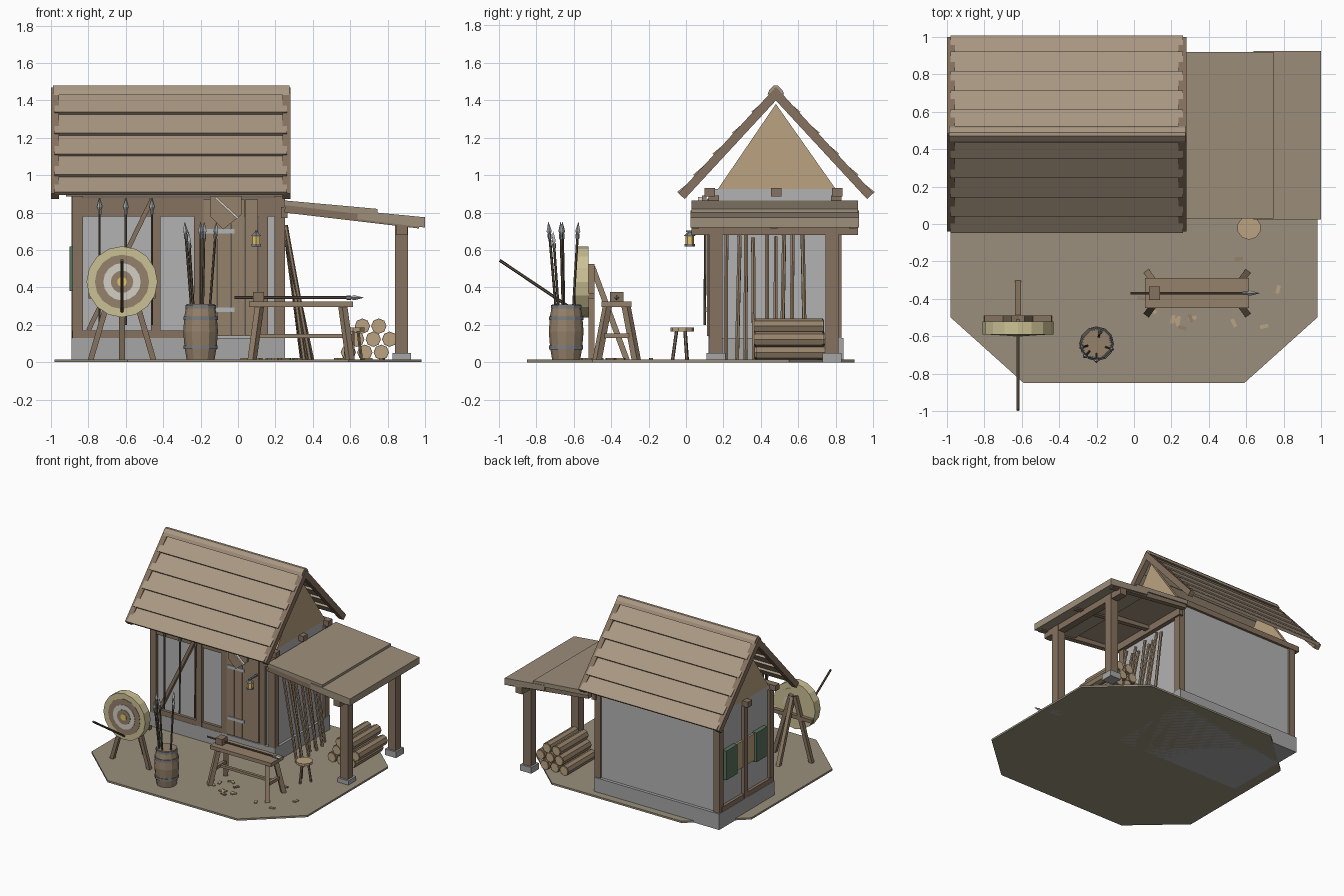
import bpy, bmesh, math, random
from mathutils import Vector, Matrix

if "Cube" in bpy.data.objects:
    bpy.data.objects.remove(bpy.data.objects["Cube"])

random.seed(4)


def mat(name, r, g, b):
    m = bpy.data.materials.new(name)
    m.diffuse_color = (r, g, b, 1)
    m.use_nodes = True
    m.node_tree.nodes["Principled BSDF"].inputs["Base Color"].default_value = m.diffuse_color
    return m


TIMBER = mat("timber", 0.24, 0.17, 0.115)
PLANK = mat("plank", 0.30, 0.22, 0.145)
SHINGLE = mat("shingle", 0.40, 0.31, 0.225)
LEAN = mat("lean_roof", 0.34, 0.275, 0.20)
PALE = mat("pale_wood", 0.50, 0.37, 0.22)
EARTH = mat("earth", 0.32, 0.275, 0.20)
DARK = mat("dark_wood", 0.12, 0.09, 0.06)
STRAW = mat("straw", 0.60, 0.53, 0.30)
WHITE = mat("white_paint", 0.65, 0.62, 0.56)
GOLD = mat("lantern_glow", 0.75, 0.55, 0.15)
GREEN = mat("green_paint", 0.10, 0.17, 0.11)
PLASTER = mat("plaster", 0.45, 0.45, 0.45)
STONE = mat("stone", 0.38, 0.38, 0.38)
IRON = mat("iron", 0.20, 0.21, 0.22)
STEEL = mat("steel", 0.45, 0.47, 0.48)


def finish(name, bm, m):
    bmesh.ops.recalc_face_normals(bm, faces=bm.faces)
    me = bpy.data.meshes.new(name)
    bm.to_mesh(me)
    bm.free()
    me.materials.append(m)
    o = bpy.data.objects.new(name, me)
    bpy.context.collection.objects.link(o)
    return o


def box(name, x, y, z, m, rot=0):
    bm = bmesh.new()
    c = Vector((sum(x) / 2, sum(y) / 2, sum(z) / 2))
    s = Matrix.Diagonal((x[1] - x[0], y[1] - y[0], z[1] - z[0], 1))
    bmesh.ops.create_cube(bm, size=1, matrix=Matrix.Translation(c) @ Matrix.Rotation(rot, 4, 'Z') @ s)
    return finish(name, bm, m)


def along(a, b):
    a, b = Vector(a), Vector(b)
    return Matrix.Translation((a + b) / 2) @ (b - a).to_track_quat('Z', 'Y').to_matrix().to_4x4(), (b - a).length


def beam(name, a, b, w, d, m):
    bm = bmesh.new()
    M, l = along(a, b)
    bmesh.ops.create_cube(bm, size=1, matrix=M @ Matrix.Diagonal((w, d, l, 1)))
    return finish(name, bm, m)


def rod(name, a, b, r, m, sides=8, r2=None):
    bm = bmesh.new()
    M, l = along(a, b)
    bmesh.ops.create_cone(bm, cap_ends=True, segments=sides, radius1=r, radius2=r if r2 is None else r2, depth=l, matrix=M)
    return finish(name, bm, m)


def prism(name, pts, axis, a, b, m):
    # extrude a 2D profile: axis x uses (y,z), y uses (x,z), z uses (x,y)
    put = {'x': lambda p, t: (t, p[0], p[1]), 'y': lambda p, t: (p[0], t, p[1]), 'z': lambda p, t: (p[0], p[1], t)}[axis]
    bm = bmesh.new()
    f = bm.faces.new([bm.verts.new(put(p, a)) for p in pts])
    g = bmesh.ops.extrude_face_region(bm, geom=[f])
    d = Vector(put((0, 0), b - a))
    bmesh.ops.translate(bm, vec=d, verts=[v for v in g['geom'] if isinstance(v, bmesh.types.BMVert)])
    return finish(name, bm, m)


def spear(name, a, b, r=0.007):
    a, b = Vector(a), Vector(b)
    u = (b - a).normalized()
    rod(name + "_shaft", a, b - u * 0.07, r, DARK, 6)
    rod(name + "_collar", b - u * 0.09, b - u * 0.065, r * 1.5, IRON, 6)
    rod(name + "_head_base", b - u * 0.07, b - u * 0.05, 0.005, STEEL, 4, 0.014)
    rod(name + "_head_tip", b - u * 0.05, b, 0.014, STEEL, 4, 0.001)


# ground plate
prism("ground", [(-0.98, -0.5), (-0.59, -0.85), (0.59, -0.85), (0.98, -0.5), (0.98, 0.55), (0.59, 0.9), (-0.59, 0.9), (-0.98, 0.55)], 'z', 0, 0.015, EARTH)

# house body
box("foundation", (-0.89, 0.25), (0.12, 0.84), (0, 0.13), STONE)
box("plaster_walls", (-0.865, 0.23), (0.145, 0.815), (0.13, 0.925), PLASTER)
for i, x in enumerate((-0.885, 0.195)):
    for j, y in enumerate((0.12, 0.775)):
        box(f"corner_post_{i}{j}", (x, x + 0.055), (y, y + 0.055), (0.13, 0.89), TIMBER)
for i, x in enumerate((-0.465, -0.235, 0.11)):
    box(f"front_stud_{i}", (x, x + 0.05), (0.12, 0.15), (0.13, 0.88), TIMBER)
box("front_sill", (-0.84, -0.19), (0.123, 0.15), (0.13, 0.17), TIMBER)
box("front_top_rail", (-0.84, 0.2), (0.125, 0.15), (0.78, 0.88), TIMBER)
beam("front_brace", (-0.80, 0.135, 0.17), (-0.46, 0.135, 0.87), 0.04, 0.025, TIMBER)
for i, y in enumerate((0.10, 0.455, 0.78)):
    box(f"wall_plate_{i}", (-0.92, 0.275), (y, y + 0.055), (0.885, 0.93), TIMBER)
for i, x in enumerate((-0.87, 0.205)):
    prism(f"gable_{i}", [(0.17, 0.925), (0.80, 0.925), (0.48, 1.38)], 'x', x, x + 0.03, PALE)

# door with hinges and wall plaque
for i in range(4):
    x = -0.185 + i * 0.074
    box(f"door_plank_{i}", (x, x + 0.071), (0.112, 0.145), (0.14, 0.87), PLANK)
for z in (0.28, 0.70):
    box("door_hinge", (-0.17, -0.02), (0.104, 0.114), (z - 0.012, z + 0.012), STEEL)
prism("plaque", [(-0.15, 0.89), (0.02, 0.89), (0.02, 0.79), (-0.08, 0.71), (-0.15, 0.78)], 'y', 0.085, 0.11, PLANK)
beam("plaque_blade", (-0.12, 0.08, 0.88), (0.0, 0.08, 0.77), 0.03, 0.012, WHITE)

# left wall window with shutters
box("left_mid_post", (-0.89, -0.86), (0.465, 0.515), (0.13, 0.89), TIMBER)
box("left_sill", (-0.888, -0.86), (0.15, 0.8), (0.13, 0.17), TIMBER)
box("left_window", (-0.88, -0.86), (0.37, 0.62), (0.39, 0.61), PALE)
for i, y in enumerate((0.23, 0.62)):
    box(f"shutter_{i}", (-0.9, -0.865), (y, y + 0.14), (0.38, 0.62), GREEN)

# main roof: stepped courses and bargeboards, both slopes
apex = Vector((0.48, 1.465))
for s, side in ((1, "front"), (-1, "back")):
    d = Vector((-0.52 * s, -0.562))
    L = d.length
    d.normalize()
    n = Vector((-0.734 * s, 0.679))
    P = lambda t, h: tuple(apex + d * t + n * h)
    for i in range(5):
        a, b = 0.01 + i * L / 5.03, min(L, 0.03 + (i + 1) * L / 5.03)
        prism(f"roof_course_{side}_{i}", [P(a, -0.035), P(a, -0.012), P(b, 0.010), P(b, -0.015)], 'x', -0.98, 0.263, SHINGLE)
    for x in (-1.0, 0.238):
        prism(f"bargeboard_{side}", [P(0, 0.004), P(L, 0.0), P(L, -0.045), P(0, -0.045)], 'x', x, x + 0.044, TIMBER)
prism("ridge_cap", [(0.435, 1.43), (0.445, 1.455), (0.47, 1.48), (0.49, 1.48), (0.515, 1.455), (0.525, 1.43), (0.48, 1.445)], 'x', -0.99, 0.275, SHINGLE)

# lean-to
prism("lean_roof_upper", [(0.245, 0.865), (0.745, 0.82), (0.745, 0.785), (0.245, 0.83)], 'y', 0.03, 0.92, LEAN)
prism("lean_roof_lower", [(0.64, 0.81), (1.0, 0.775), (1.0, 0.72), (0.64, 0.765)], 'y', 0.025, 0.925, LEAN)
for i, y in enumerate((0.125, 0.745)):
    box(f"lean_post_{i}", (0.84, 0.91), (y, y + 0.07), (0.04, 0.73), TIMBER)
    box(f"lean_post_stone_{i}", (0.825, 0.925), (y - 0.015, y + 0.085), (0, 0.05), STONE)
for i, y in enumerate((0.05, 0.47, 0.89)):
    beam(f"lean_rafter_{i}", (0.25, y, 0.82), (0.97, y, 0.735), 0.04, 0.04, TIMBER)
box("lean_beam", (0.845, 0.905), (0.03, 0.92), (0.68, 0.74), TIMBER)
box("lean_ledger", (0.23, 0.265), (0.1, 0.85), (0.77, 0.83), TIMBER)

# leaning poles
for i in range(9):
    y = 0.22 + i * 0.05
    rod(f"leaning_pole_{i}", (0.40 - random.uniform(0, 0.06), y + random.uniform(-0.01, 0.02), 0.01),
        (0.255, y + random.uniform(-0.02, 0.02), 0.74 - random.uniform(0, 0.08)), 0.012, PLANK, 6)

# log stack
for r, (x0, cnt) in enumerate(((0.59, 3), (0.635, 3), (0.665, 2))):
    for i in range(cnt):
        x, z = x0 + i * 0.088, 0.053 + r * 0.07
        j = random.uniform(-0.01, 0.01)
        rod("log", (x, 0.37 + j, z), (x, 0.73 + j, z), 0.041, PLANK, 8)
        rod("log_end", (x, 0.365 + j, z), (x, 0.735 + j, z), 0.036, PALE, 8)

# target on stand, with a spear stuck in it
for i, (r, m) in enumerate(((0.19, STRAW), (0.145, PLANK), (0.10, WHITE), (0.06, PLANK), (0.026, GOLD))):
    rod(f"target_ring_{i}", (-0.62, -0.52, 0.43), (-0.62, -0.59 - i * 0.003, 0.43), r, m, 16)
for s in (-1, 1):
    beam("target_front_leg", (-0.62 + s * 0.02, -0.505, 0.52), (-0.62 + s * 0.17, -0.505, 0.005), 0.03, 0.03, TIMBER)
beam("target_rear_leg", (-0.62, -0.50, 0.51), (-0.62, -0.315, 0.01), 0.03, 0.03, PLANK)
box("target_crossbar", (-0.80, -0.44), (-0.52, -0.49), (0.34, 0.37), TIMBER)
rod("thrown_spear", (-0.62, -0.995, 0.545), (-0.62, -0.585, 0.27), 0.008, DARK, 6)

# spears standing along the front wall
for i, x in enumerate((-0.74, -0.60, -0.46)):
    spear(f"wall_spear_{i}", (x, 0.10, 0.2), (x, 0.105, 0.88))

# barrel of spears
C = Vector((-0.2, -0.64, 0))
prof = [(0.075, 0.015), (0.086, 0.08), (0.093, 0.165), (0.086, 0.25), (0.075, 0.31)]
for i in range(4):
    (r1, z1), (r2, z2) = prof[i:i + 2]
    rod(f"barrel_{i}", C + Vector((0, 0, z1)), C + Vector((0, 0, z2)), r1, PLANK, 12, r2)
for z, r in ((0.08, 0.091), (0.235, 0.092), (0.297, 0.082)):
    rod("barrel_hoop", C + Vector((0, 0, z - 0.01)), C + Vector((0, 0, z + 0.01)), r, IRON, 12)
for i, (dx, dy, z) in enumerate(((-0.085, -0.02, 0.75), (-0.065, -0.07, 0.70), (0.0, -0.095, 0.75), (0.085, -0.03, 0.75), (0.02, 0.065, 0.75))):
    spear(f"barrel_spear_{i}", C + Vector((dx * 0.5, dy * 0.5, 0.2)), C + Vector((dx, dy, z)))

# work bench with block and spear
box("bench_top", (0.06, 0.615), (-0.45, -0.29), (0.295, 0.325), PLANK)
for s, x in ((-1, 0.115), (1, 0.56)):
    for t in (-1, 1):
        beam("bench_leg", (x, -0.37 + t * 0.05, 0.30), (x + s * 0.04, -0.37 + t * 0.105, 0.01), 0.035, 0.035, PLANK)
    box("bench_end_stretcher", (x + s * 0.02 - 0.012, x + s * 0.02 + 0.012), (-0.44, -0.30), (0.13, 0.155), PLANK)
box("bench_long_stretcher", (0.09, 0.59), (-0.382, -0.358), (0.13, 0.15), PLANK)
box("bench_block", (0.08, 0.14), (-0.405, -0.335), (0.325, 0.375), TIMBER)
spear("bench_spear", (-0.02, -0.37, 0.345), (0.67, -0.37, 0.345), 0.008)

# stool
rod("stool_seat", (0.615, -0.02, 0.165), (0.615, -0.02, 0.185), 0.064, PALE, 10)
for i in range(3):
    c, s = math.cos(i * 2.094 + 0.5), math.sin(i * 2.094 + 0.5)
    rod("stool_leg", (0.615 + 0.03 * c, -0.02 + 0.03 * s, 0.17), (0.615 + 0.052 * c, -0.02 + 0.052 * s, 0.01), 0.009, TIMBER, 6)

# lantern on bracket
box("lantern_bracket", (0.09, 0.105), (0.0, 0.125), (0.695, 0.705), IRON)
rod("lantern_glass", (0.097, 0.02, 0.63), (0.097, 0.02, 0.68), 0.024, GOLD, 6)
rod("lantern_base", (0.097, 0.02, 0.62), (0.097, 0.02, 0.632), 0.029, IRON, 6)
rod("lantern_cap", (0.097, 0.02, 0.675), (0.097, 0.02, 0.70), 0.031, IRON, 6, 0.006)

# wood chips on the ground
for i in range(16):
    x, y, r = random.uniform(-0.05, 0.75), random.uniform(-0.6, -0.18), random.uniform(0, 3)
    box(f"chip_{i}", (x, x + 0.045), (y, y + 0.02), (0.014, 0.023), random.choice((PALE, PLANK)), r)
